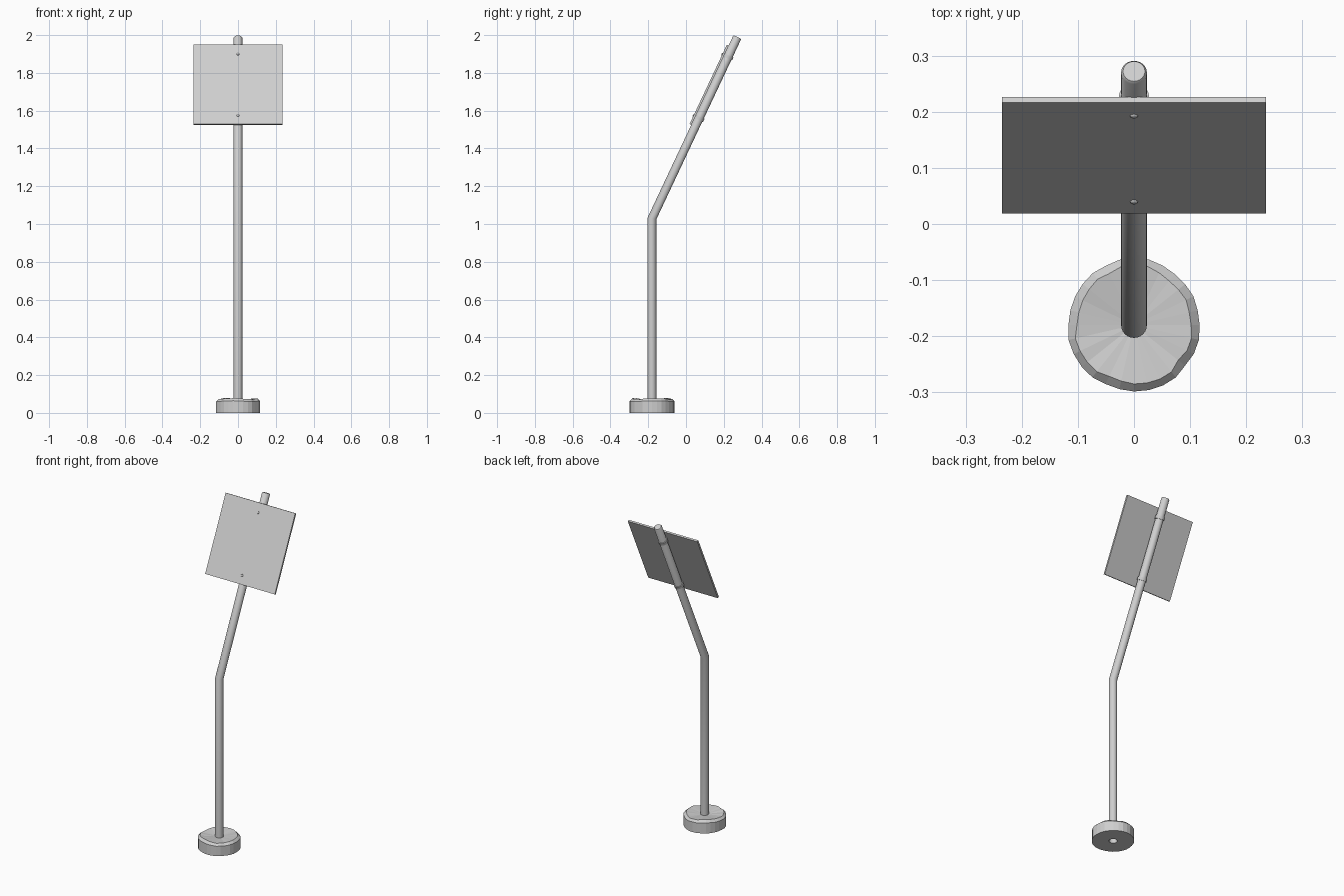
import bpy, bmesh, math, random
from mathutils import Vector, Matrix

random.seed(4)
if "Cube" in bpy.data.objects:
    bpy.data.objects.remove(bpy.data.objects["Cube"])

TILT = math.radians(25.2)
POLE_Y = -0.18
R = 0.023
UP = Vector((0, math.sin(TILT), math.cos(TILT)))     # along the leaning pole
OUT = Vector((0, -math.cos(TILT), math.sin(TILT)))   # out of the panel front
TOP = Vector((0, 0.272, 1.99))
BEND = TOP - UP * ((TOP.y - POLE_Y) / UP.y)


def material(name, value):
    m = bpy.data.materials.new(name)
    m.use_nodes = True
    m.diffuse_color = (value, value, value, 1)
    m.node_tree.nodes["Principled BSDF"].inputs["Base Color"].default_value = (value, value, value, 1)
    return m


GREY = material("light grey", 0.62)


def finish(name, bm, smooth=None):
    bmesh.ops.recalc_face_normals(bm, faces=bm.faces)
    mesh = bpy.data.meshes.new(name)
    bm.to_mesh(mesh)
    bm.free()
    mesh.materials.append(GREY)
    ob = bpy.data.objects.new(name, mesh)
    bpy.context.collection.objects.link(ob)
    if smooth:
        bpy.ops.object.select_all(action="DESELECT")
        ob.select_set(True)
        bpy.context.view_layer.objects.active = ob
        bpy.ops.object.shade_smooth_by_angle(angle=math.radians(smooth))
    return ob


def bridge(bm, a, b):
    for i in range(len(a)):
        j = (i + 1) % len(a)
        bm.faces.new((a[i], a[j], b[j], b[i]))


def along_pole(z):
    """Point on the leaning pole's axis at height z."""
    return BEND + UP * ((z - BEND.z) / UP.z)


# Bent pole: rings swept along the path, mitred at the bend
def build_pole(n=24):
    bm = bmesh.new()
    foot = Vector((0, POLE_Y, 0.03))
    half = TILT / 2
    path = [(foot, 0, R, 1), (BEND, half, R, 1 / math.cos(half)),
            (TOP - UP * 0.005, TILT, R, 1), (TOP, TILT, R * 0.85, 1)]
    rings = []
    for p, angle, r, stretch in path:
        side = Vector((0, math.cos(angle), -math.sin(angle)))
        rings.append([bm.verts.new(p + Vector((r * math.cos(t), 0, 0)) + side * (r * stretch * math.sin(t)))
                      for t in (math.tau * i / n for i in range(n))])
    for a, b in zip(rings, rings[1:]):
        bridge(bm, a, b)
    bm.faces.new(rings[0])
    bm.faces.new(rings[-1])
    return finish("pole", bm, 40)


# Rough cast base: uneven rim, slightly dished top, open socket below
def build_base(n=28):
    bm = bmesh.new()
    wobble = [random.uniform(-1, 1) for _ in range(n)]
    profile = [(R, 0.03, 0, 0), (R, 0, 0, 0), (0.118, 0, 0.002, 0), (0.118, 0.062, 0.002, 0.003),
               (0.104, 0.075, 0.004, 0.004), (R * 0.9, 0.066, 0, 0)]
    rings = []
    for r, z, dr, dz in profile:
        ring = []
        for i in range(n):
            t = math.tau * i / n
            rr = r + dr * wobble[i]
            zz = z + dz * (0.6 * math.sin(3 * t + 1) + 0.4 * wobble[(i * 5) % n])
            ring.append(bm.verts.new((rr * math.cos(t), POLE_Y + rr * math.sin(t), zz)))
        rings.append(ring)
    for a, b in zip(rings, rings[1:]):
        bridge(bm, a, b)
    return finish("base", bm)


# Square panel resting on the front of the leaning pole
def build_panel():
    bm = bmesh.new()
    bmesh.ops.create_cube(bm, size=1)
    frame = Matrix((Vector((1, 0, 0)), OUT, UP)).transposed().to_4x4()
    place = Matrix.Translation(along_pole(1.725) + OUT * 0.0275)
    bm.transform(place @ frame @ Matrix.Diagonal((0.47, 0.011, 0.464, 1)))
    return finish("panel", bm)


# Clamp band around the pole
def build_clamp(name, z, n=20):
    bm = bmesh.new()
    rings = []
    for r, h in ((R, -0.009), (R + 0.004, -0.009), (R + 0.004, 0.009), (R, 0.009)):
        rings.append([bm.verts.new((r * math.cos(math.tau * i / n), r * math.sin(math.tau * i / n), h))
                      for i in range(n)])
    for a, b in zip(rings, rings[1:]):
        bridge(bm, a, b)
    bm.transform(Matrix.Translation(along_pole(z)) @ Matrix.Rotation(-TILT, 4, "X"))
    return finish(name, bm, 40)


# Small domed bolt head on the panel front
def build_bolt(name, z):
    bm = bmesh.new()
    bmesh.ops.create_uvsphere(bm, u_segments=12, v_segments=8, radius=0.007)
    turn = OUT.to_track_quat("Z", "Y").to_matrix().to_4x4()
    bm.transform(Matrix.Translation(along_pole(z) + OUT * 0.033) @ turn @ Matrix.Diagonal((1, 1, 0.6, 1)))
    return finish(name, bm, 60)


build_pole()
build_base()
build_panel()
for label, height in (("upper", 1.885), ("lower", 1.56)):
    build_clamp(label + "_clamp", height)
    build_bolt(label + "_bolt", height)
